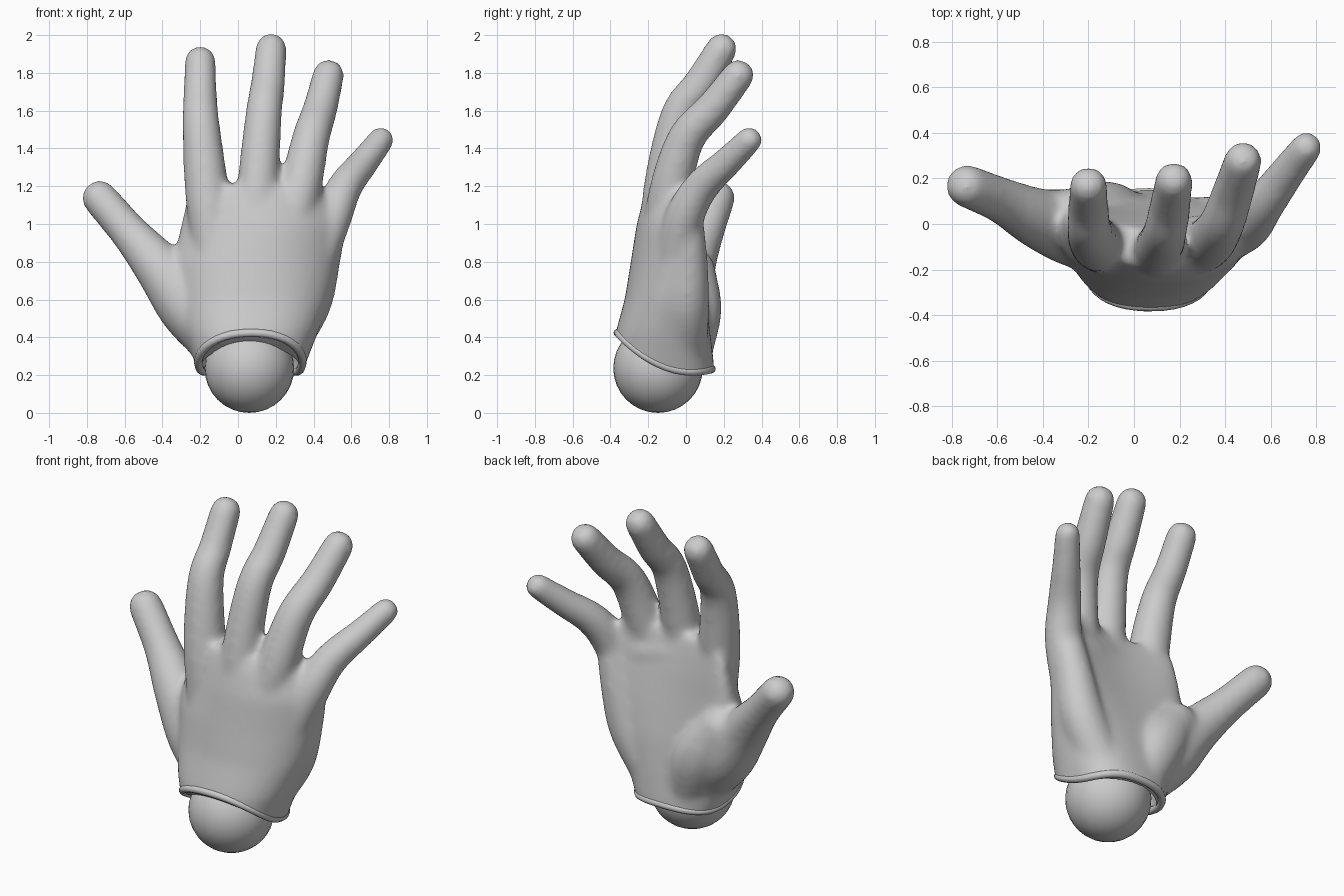
import bpy, bmesh, math
from mathutils import Vector

if "Cube" in bpy.data.objects:
    bpy.data.objects.remove(bpy.data.objects["Cube"])

HALF_PI = math.pi / 2


def loft(bm, rings):
    """Closed skin through equal-length rings of points."""
    vs = [[bm.verts.new(p) for p in r] for r in rings]
    n = len(vs[0])
    for a, b in zip(vs, vs[1:]):
        for i in range(n):
            j = (i + 1) % n
            bm.faces.new((a[i], a[j], b[j], b[i]))
    bm.faces.new(vs[0][::-1])
    bm.faces.new(vs[-1])


def spline(pts, steps=6):
    """Smooth interpolation of (x, y, z, radius) points."""
    p = [Vector(q) for q in pts]
    p = [p[0] * 2 - p[1]] + p + [p[-1] * 2 - p[-2]]
    out = []
    for k in range(1, len(p) - 2):
        a, b, c, d = p[k - 1:k + 3]
        for s in range(steps):
            t = s / steps
            out.append(0.5 * (2 * b + (c - a) * t + (2 * a - 5 * b + 4 * c - d) * t * t
                              + (3 * b - a - 3 * c + d) * t ** 3))
    return out + [p[-2]]


def limb(bm, pts, sides=20):
    """Round-ended tube of varying radius (slightly oversize, softening shrinks it)."""
    path = spline(pts)
    c = [q.to_3d() for q in path]
    n = len(c)
    rings = []

    def ring(o, t, r):
        u = t.cross(Vector((0.95, -0.3, 0.1))).normalized()
        v = t.cross(u)
        rings.append([o + r * (math.cos(a) * u + math.sin(a) * v)
                      for a in (2 * math.pi * i / sides for i in range(sides))])

    for i in range(n):
        t = (c[min(i + 1, n - 1)] - c[max(i - 1, 0)]).normalized()
        r = path[i][3] + 0.005
        if i == 0:
            for k in range(5, 0, -1):
                a = k / 5.3 * HALF_PI
                ring(c[0] - t * r * math.sin(a), t, r * math.cos(a))
        ring(c[i], t, r)
        if i == n - 1:
            for k in range(1, 6):
                a = k / 5.3 * HALF_PI
                ring(c[i] + t * r * math.sin(a), t, r * math.cos(a) ** 0.8)
    loft(bm, rings)


def make(name, bm):
    bmesh.ops.recalc_face_normals(bm, faces=bm.faces)
    me = bpy.data.meshes.new(name)
    bm.to_mesh(me)
    bm.free()
    ob = bpy.data.objects.new(name, me)
    bpy.context.collection.objects.link(ob)
    return ob


# Palm sections: z, left x, right x, dorsal y, half thickness, edge bend
PALM = [(0.10, -0.17, 0.30, -0.40, 0.275, 0.02),
        (0.25, -0.225, 0.355, -0.395, 0.272, 0.02),
        (0.43, -0.28, 0.425, -0.372, 0.25, 0.03),
        (0.60, -0.32, 0.49, -0.325, 0.215, 0.06),
        (0.80, -0.345, 0.535, -0.293, 0.18, 0.10),
        (1.00, -0.30, 0.56, -0.262, 0.145, 0.12),
        (1.14, -0.27, 0.51, -0.225, 0.11, 0.12),
        (1.22, -0.23, 0.42, -0.19, 0.08, 0.11)]


def palm_point(z, a):
    for lo, hi in zip(PALM, PALM[1:]):
        if z <= hi[0]:
            break
    t = (z - lo[0]) / (hi[0] - lo[0])
    _, x0, x1, yd, h, bend = [p + (q - p) * t for p, q in zip(lo, hi)]
    u = math.copysign(abs(math.cos(a)) ** 0.85, math.cos(a))
    w = math.copysign(abs(math.sin(a)) ** 0.85, math.sin(a))
    return Vector(((x0 + x1) / 2 + u * (x1 - x0) / 2, yd + h + h * w + bend * u * u, z))


def cuff_z(y):
    return 0.212 + 1.2 * (y - 0.04) ** 2


ANG = [2 * math.pi * i / 48 for i in range(48)]
bm = bmesh.new()
loft(bm, [[palm_point(0.1 + 1.11 * k / 24, a) for a in ANG] for k in range(25)])

# Fingers, thumb and the fleshy pads of the palm
LIMBS = [
    [(-0.13, -0.12, 0.85, .10), (-0.165, -0.085, 1.17, .112), (-0.195, -0.03, 1.52, .095),
     (-0.20, 0.07, 1.68, .085), (-0.20, 0.165, 1.855, .080)],
    [(0.09, -0.14, 0.90, .10), (0.105, -0.115, 1.20, .105), (0.135, -0.04, 1.57, .093),
     (0.158, 0.075, 1.74, .087), (0.175, 0.187, 1.925, .079)],
    [(0.25, -0.13, 0.88, .10), (0.325, -0.085, 1.17, .108), (0.385, 0.00, 1.45, .096),
     (0.435, 0.14, 1.61, .088), (0.478, 0.275, 1.785, .080)],
    [(0.41, -0.06, 0.80, .10), (0.497, -0.01, 1.03, .10), (0.565, 0.08, 1.195, .089),
     (0.665, 0.215, 1.325, .076), (0.755, 0.333, 1.443, .066)],
    [(-0.12, -0.06, 0.40, .15), (-0.26, -0.02, 0.57, .165), (-0.42, 0.025, 0.775, .13),
     (-0.575, 0.10, 0.955, .098), (-0.73, 0.165, 1.135, .090)],
    [(-0.04, 0.00, 0.34, .14), (-0.13, 0.03, 0.55, .155), (-0.26, 0.03, 0.74, .125)],
    [(0.24, -0.01, 0.36, .12), (0.37, 0.00, 0.58, .12), (0.44, 0.01, 0.82, .10),
     (0.48, 0.0, 1.0, .09)],
    # pads under the fingers
    [(-0.14, -0.06, 1.03, .09), (0.1, -0.09, 1.06, .10), (0.33, -0.06, 1.03, .10)],
]
for pts in LIMBS:
    limb(bm, pts)
hand = make("gloved_hand", bm)

# Cutters: curved cuff edge and the hollow around the wrist ball
bm = bmesh.new()
ys = [-0.7 + 1.4 * i / 40 for i in range(41)]
edge = [(y, cuff_z(y)) for y in ys] + [(0.7, -0.5), (-0.7, -0.5)]
loft(bm, [[Vector((x, y, z)) for y, z in edge] for x in (-1, 1)])
cuff_cut = make("cuff_cutter", bm)
bpy.ops.mesh.primitive_uv_sphere_add(segments=48, ring_count=24, location=(0.065, -0.12, 0.24))
hollow = bpy.context.object
hollow.name = "hollow_cutter"
hollow.scale = (0.265, 0.23, 0.25)
bpy.context.view_layer.update()

# Fuse all masses into one skin, soften, then cut
m = hand.modifiers.new("fuse", 'REMESH')
m.mode = 'VOXEL'
m.voxel_size = 0.016
m = hand.modifiers.new("soften", 'SMOOTH')
m.factor = 0.5
m.iterations = 22
for cutter in (cuff_cut, hollow):
    cutter.hide_render = True
    m = hand.modifiers.new("cut", 'BOOLEAN')
    m.operation = 'DIFFERENCE'
    m.solver = 'EXACT'
    m.object = cutter
bpy.ops.object.select_all(action='DESELECT')
hand.select_set(True)
bpy.context.view_layer.objects.active = hand
for m in list(hand.modifiers):
    bpy.ops.object.modifier_apply(modifier=m.name)
bpy.ops.object.shade_smooth_by_angle(angle=math.radians(40))
for cutter in (cuff_cut, hollow):
    bpy.data.objects.remove(cutter)

# Rolled rim along the cuff edge
cu = bpy.data.curves.new("cuff_rim", 'CURVE')
cu.dimensions = '3D'
cu.bevel_depth = 0.022
cu.bevel_resolution = 3
sp = cu.splines.new('POLY')
sp.points.add(len(ANG) - 1)
sp.use_cyclic_u = True
for q, a in zip(sp.points, ANG):
    z = 0.25
    for _ in range(8):
        z = cuff_z(palm_point(z, a).y)
    p = palm_point(z, a)
    c = Vector((0.065, -0.13, z))
    q.co = (*(c + (p - c) * 0.95), 1)
    q.co.z += 0.006
bpy.context.collection.objects.link(bpy.data.objects.new("cuff_rim", cu))

# Wrist ball
bpy.ops.mesh.primitive_uv_sphere_add(segments=32, ring_count=16, radius=0.237,
                                     location=(0.06, -0.148, 0.237))
bpy.context.object.name = "wrist_ball"
bpy.ops.object.shade_smooth_by_angle(angle=math.radians(40))
